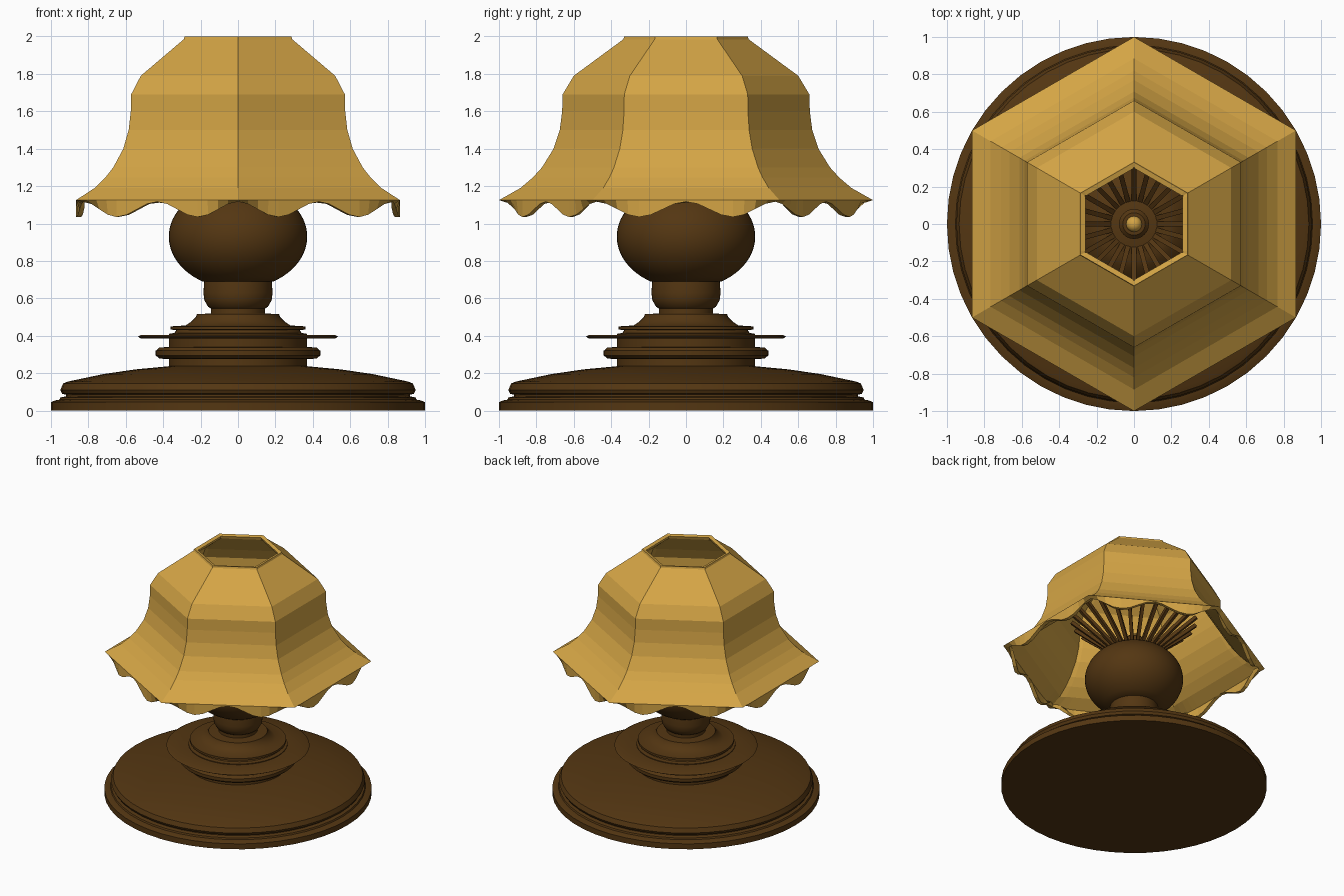
import bpy, bmesh, math
from mathutils import Vector, Matrix

if "Cube" in bpy.data.objects:
    bpy.data.objects.remove(bpy.data.objects["Cube"])


def material(name, rgb):
    m = bpy.data.materials.new(name)
    m.diffuse_color = (*rgb, 1)
    m.use_nodes = True
    m.node_tree.nodes["Principled BSDF"].inputs["Base Color"].default_value = m.diffuse_color
    return m


BROWN = material("dark_brown", (0.088, 0.037, 0.006))
GOLD = material("warm_gold", (0.66, 0.375, 0.06))


def make_object(name, bm, mat, smooth=True):
    bmesh.ops.recalc_face_normals(bm, faces=bm.faces)
    me = bpy.data.meshes.new(name)
    bm.to_mesh(me)
    bm.free()
    me.materials.append(mat)
    ob = bpy.data.objects.new(name, me)
    bpy.context.collection.objects.link(ob)
    if smooth:
        bpy.ops.object.select_all(action='DESELECT')
        ob.select_set(True)
        bpy.context.view_layer.objects.active = ob
        bpy.ops.object.shade_smooth_by_angle(angle=math.radians(35))
    return ob


def lathe(name, profile, mat, n=48):
    """Closed solid of revolution from (radius, height) points, bottom to top."""
    bm = bmesh.new()
    rings = [[bm.verts.new((r * math.cos(2 * math.pi * i / n),
                            r * math.sin(2 * math.pi * i / n), z))
              for i in range(n)] for r, z in profile]
    for a, b in zip(rings, rings[1:]):
        for i in range(n):
            j = (i + 1) % n
            bm.faces.new((a[i], a[j], b[j], b[i]))
    bm.faces.new(rings[0][::-1])
    bm.faces.new(rings[-1])
    return make_object(name, bm, mat)


# Stepped foot
lathe("base_foot", [(1, 0), (1, .045), (.975, .055), (.955, .058), (.95, .07),
                    (.92, .076), (.92, .085), (.94, .09), (.95, .11), (.935, .145),
                    (.91, .155), (.72, .195), (.55, .22), (.37, .237)], BROWN)
# Stem mouldings and thin collar
lathe("stem_moulding", [(.37, .23), (.37, .275), (.42, .278), (.44, .295), (.44, .32),
                        (.42, .337), (.37, .34), (.37, .41), (.34, .415), (.33, .43),
                        (.36, .433), (.36, .45), (.28, .455), (.25, .475), (.225, .5),
                        (.22, .515), (.14, .52)], BROWN)
lathe("collar_disc", [(.36, .386), (.52, .386), (.535, .395), (.52, .404), (.36, .404)], BROWN)
lathe("neck", [(.145, .51), (.145, .545), (.16, .555), (.18, .59), (.185, .63),
               (.18, .7)], BROWN)
# Round body
ball = []
for k in range(21):
    z = -.24 + .48 * k / 20
    ball.append((.37 * math.sqrt(1 - (z / .28) ** 2), .93 + z))
lathe("round_body", ball, BROWN)
# Central post with small cap
lathe("lamp_post", [(.08, 1.15), (.08, 1.27), (.06, 1.29)], BROWN, 24)
lathe("post_cap", [(.04 * math.cos(a * math.pi / 16) + .002, 1.29 + .04 * math.sin(a * math.pi / 16))
                   for a in range(9)], GOLD, 16)

# Flared crown of thin ribs under the shade
bm = bmesh.new()
p, q = Vector((.13, 0, 1.16)), Vector((.47, 0, 1.45))
d = q - p
for i in range(24):
    turn = Matrix.Rotation(2 * math.pi * i / 24, 4, 'Z')
    tilt = Matrix.Rotation(-math.atan2(d.z, d.x), 4, 'Y')
    bmesh.ops.create_cube(bm, size=1, matrix=turn @ Matrix.Translation((p + q) / 2) @ tilt
                          @ Matrix.Diagonal((d.length, .026, .026, 1)))
make_object("rib_crown", bm, BROWN, False)

# Six-sided bell shade with scalloped valance
PROFILE = [(.33, 2.0), (.335, 1.985), (.6, 1.79), (.66, 1.69), (.662, 1.6), (.675, 1.5),
           (.708, 1.4), (.77, 1.3), (.82, 1.245), (.885, 1.19), (1, 1.125)]
STEPS = 16


def hex_point(side, t):
    a, b = (Vector((math.sin(k * math.pi / 3), -math.cos(k * math.pi / 3), 0))
            for k in (side, side + 1))
    return a.lerp(b, t)


bm = bmesh.new()
cols = [(s, k / STEPS) for s in range(6) for k in range(STEPS)]
rings = []
for r, z in PROFILE:
    rings.append([bm.verts.new(hex_point(s, t) * r + Vector((0, 0, z))) for s, t in cols])
low = []
for s, t in cols:
    tuck = 1 - .045 * max(0, abs(2 * t - 1) - .5) * 2
    low.append(bm.verts.new(hex_point(s, t) * tuck
                            + Vector((0, 0, 1.076 + .041 * math.cos(4 * math.pi * t)))))
rings.append(low)
n = len(cols)
for a, b in zip(rings, rings[1:]):
    for i in range(n):
        j = (i + 1) % n
        bm.faces.new((a[i], b[i], b[j], a[j]))
shade = make_object("lamp_shade", bm, GOLD, False)
mod = shade.modifiers.new("thickness", 'SOLIDIFY')
mod.thickness = .028
mod.offset = -1
mod.use_even_offset = False
